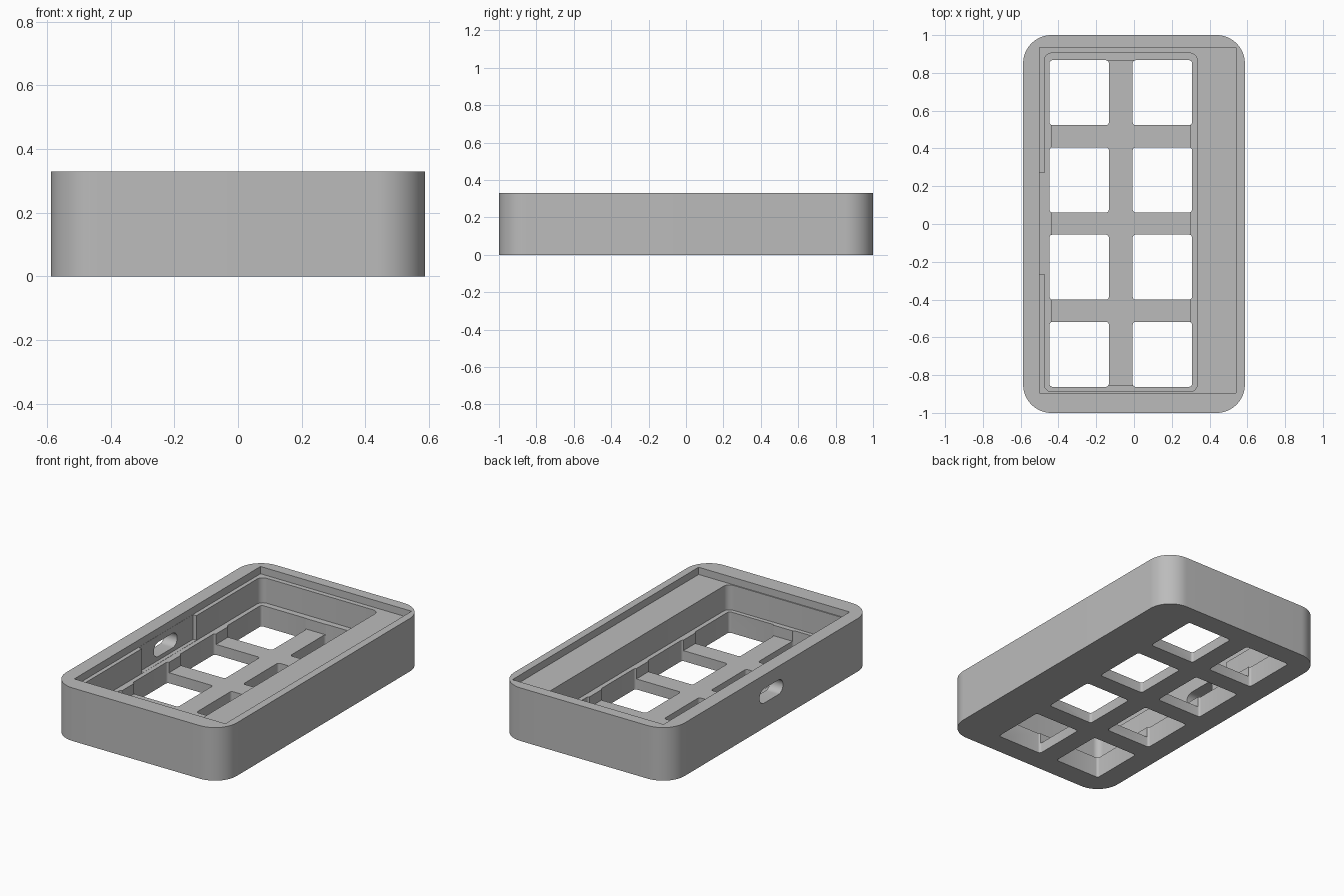
import bpy
import bmesh
from math import cos, sin, pi

cube = bpy.data.objects.get("Cube")
if cube:
    bpy.data.objects.remove(cube, do_unlink=True)

grey = bpy.data.materials.new("matte_grey")
grey.use_nodes = True
colour = (0.5, 0.5, 0.5, 1)
grey.diffuse_color = colour
grey.node_tree.nodes["Principled BSDF"].inputs["Base Color"].default_value = colour


def outline(u0, u1, v0, v1, radius, steps):
    """Counter-clockwise rectangle with rounded corners."""
    if radius == 0:
        return [(u1, v1), (u0, v1), (u0, v0), (u1, v0)]
    centres = [(u1 - radius, v1 - radius), (u0 + radius, v1 - radius),
               (u0 + radius, v0 + radius), (u1 - radius, v0 + radius)]
    points = []
    for corner, (u, v) in enumerate(centres):
        for i in range(steps + 1):
            a = (corner + i / steps) * pi / 2
            points.append((u + radius * cos(a), v + radius * sin(a)))
    return points


def block(name, u, v, w, radius=0, steps=6, along_x=False):
    """Extrude a rounded rectangle from w[0] to w[1], along z or along x."""
    bm = bmesh.new()
    place = (lambda p, h: (h, p[0], p[1])) if along_x else (lambda p, h: (p[0], p[1], h))
    base = [bm.verts.new(place(p, w[0])) for p in outline(*u, *v, radius, steps)]
    face = bm.faces.new(base)
    top = bmesh.ops.extrude_face_region(bm, geom=[face])["geom"]
    shift = (w[1] - w[0], 0, 0) if along_x else (0, 0, w[1] - w[0])
    bmesh.ops.translate(bm, vec=shift,
                        verts=[g for g in top if isinstance(g, bmesh.types.BMVert)])
    bmesh.ops.remove_doubles(bm, verts=bm.verts, dist=1e-5)
    bmesh.ops.recalc_face_normals(bm, faces=bm.faces)
    mesh = bpy.data.meshes.new(name)
    bm.to_mesh(mesh)
    bm.free()
    mesh.materials.append(grey)
    obj = bpy.data.objects.new(name, mesh)
    bpy.context.collection.objects.link(obj)
    return obj


# Outer body
height, above = 0.33, 0.5
case = block("case_body", (-0.587, 0.587), (-1, 1), (0, height), 0.15, 16)

# Lid recess, main cavity, thinned wall by the port, floor pocket
cutters = [
    block("lid_recess", (-0.5, 0.54), (-0.895, 0.935), (0.285, above)),
    block("cavity", (-0.475, 0.335), (-0.888, 0.905), (0.13, above), 0.04),
    block("port_relief", (-0.499, -0.4), (-0.265, 0.27), (0.131, 0.31)),
    block("floor_pocket", (-0.435, 0.298), (-0.855, 0.865), (0.065, 0.2), 0.01),
    block("port_slot", (-0.115, 0.115), (0.155, 0.245), (-0.7, -0.42), 0.044, 8, True),
]

# Two columns of four windows through the floor
for x in (-0.29, 0.15):
    for row in range(4):
        y = -0.69 + row * 0.4617
        cutters.append(block("window", (x - 0.157, x + 0.157),
                             (y - 0.172, y + 0.172), (-0.1, 0.21), 0.015, 4))

for cutter in cutters:
    cut = case.modifiers.new(cutter.name, "BOOLEAN")
    cut.operation = "DIFFERENCE"
    cut.solver = "EXACT"
    cut.object = cutter

bpy.ops.object.select_all(action="DESELECT")
bpy.context.view_layer.objects.active = case
case.select_set(True)
for name in [m.name for m in case.modifiers]:
    bpy.ops.object.modifier_apply(modifier=name)
for cutter in cutters:
    bpy.data.objects.remove(cutter, do_unlink=True)
bpy.ops.object.shade_smooth_by_angle()
